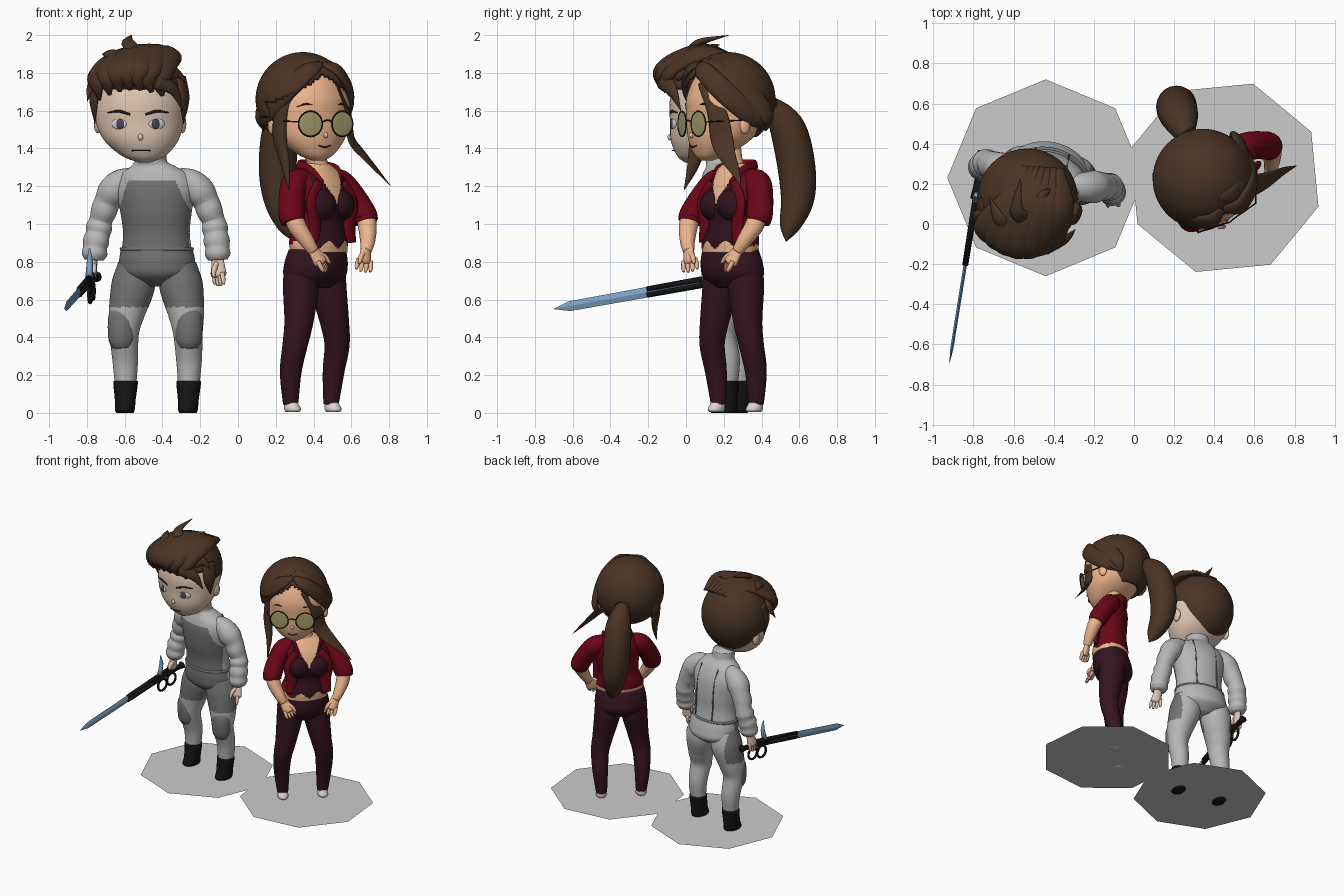
import bpy, bmesh, math
from mathutils import Vector, Matrix

def mat(name, *c):
    m = bpy.data.materials.new(name)
    m.diffuse_color = (*c, 1)
    return m

HAIR = mat("brown_hair", .07, .034, .017)
DARK = mat("dark_brown", .02, .01, .008)
SKIN = mat("warm_skin", .86, .47, .27)
PALE = mat("pale_skin", .74, .56, .44)
RED = mat("red_cloth", .15, .002, .008)
VEST = mat("vest_cloth", .03, .006, .012)
PANTS = mat("trouser_cloth", .035, .007, .014)
SUIT = mat("suit_grey", .47, .47, .47)
PAD = mat("pad_grey", .17, .17, .17)
BLACK = mat("black", .007, .007, .007)
STEEL = mat("blue_steel", .2, .36, .56)
LENS = mat("lens", .38, .33, .15)
WHITE = mat("white", .7, .66, .62)
IRIS = mat("iris", .07, .06, .11)

def frame(x, y, yaw):
    return Matrix.Translation((x, y, 0)) @ Matrix.Rotation(math.radians(yaw), 4, 'Z')

WORLD = Matrix()
MAN, MAN_HEAD = frame(-.43, .24, -11), frame(-.52, .125, -3)
WOM, WOM_HIP, WOM_HEAD = frame(.43, .26, 43), frame(.42, .235, 43), frame(.37, .215, 27)

def finish(name, bm, m, M, paint=(), smooth=True):
    bmesh.ops.recalc_face_normals(bm, faces=bm.faces)
    for f in bm.faces:
        f.smooth = smooth
        c = f.calc_center_median()
        for i, (_, test) in enumerate(paint):
            if test(c):
                f.material_index = i + 1
    bm.transform(M)
    me = bpy.data.meshes.new(name)
    bm.to_mesh(me)
    bm.free()
    for mm in [m] + [p[0] for p in paint]:
        me.materials.append(mm)
    o = bpy.data.objects.new(name, me)
    bpy.context.collection.objects.link(o)
    return o

def spline(keys, k):
    """Catmull-Rom through tuples of any length"""
    K = [Vector(a) for a in keys]
    K = [2 * K[0] - K[1]] + K + [2 * K[-1] - K[-2]]
    out = []
    for i in range(1, len(K) - 2):
        a, b, c, d = K[i - 1:i + 3]
        for j in range(k):
            t = j / k
            out.append(.5 * (2 * b + (c - a) * t + (2 * a - 5 * b + 4 * c - d) * t * t + (3 * b - a - 3 * c + d) * t ** 3))
    return out + [K[-2]]

def skin_rings(name, rings, m, M, paint=(), smooth=True):
    bm = bmesh.new()
    R = [[bm.verts.new(p) for p in r] for r in rings]
    n = len(R[0])
    for a, b in zip(R, R[1:]):
        for i in range(n):
            bm.faces.new((a[i], a[(i + 1) % n], b[(i + 1) % n], b[i]))
    bm.faces.new(R[0])
    bm.faces.new(R[-1])
    return finish(name, bm, m, M, paint, smooth)

def loft(name, secs, m, M, paint=(), n=48, k=6):
    """Horizontal elliptical sections: cx, cy, z, rx, ry"""
    rings = [[(s[0] + s[3] * math.cos(i * math.tau / n), s[1] + s[4] * math.sin(i * math.tau / n), s[2])
              for i in range(n)] for s in spline(secs, k)]
    return skin_rings(name, rings, m, M, paint)

def limb(name, keys, m, M=WORLD, flat=(1, 1), n=14, k=6, paint=(), out=lambda p: Vector((0, 1, 0)), smooth=True):
    """Tapered tube along x, y, z, radius keys; flat scales width and thickness"""
    S = spline(keys, k)
    P = [Vector(s[:3]) for s in S]
    rings = []
    for i, p in enumerate(P):
        t = (P[min(i + 1, len(P) - 1)] - P[max(i - 1, 0)]).normalized()
        u = t.cross(out(p)).normalized()
        v = u.cross(t)
        r = max(S[i][3], .001)
        rings.append([p + u * r * flat[0] * math.cos(j * math.tau / n) + v * r * flat[1] * math.sin(j * math.tau / n)
                      for j in range(n)])
    return skin_rings(name, rings, m, M, paint, smooth)

def ball(name, loc, rad, m, M=WORLD, yaw=0, cut=None, seg=24):
    bm = bmesh.new()
    L = Matrix.Translation(loc) @ Matrix.Rotation(math.radians(yaw), 4, 'Z') @ Matrix.Diagonal((*rad, 1))
    bmesh.ops.create_uvsphere(bm, u_segments=seg, v_segments=seg // 2, radius=1, matrix=L)
    if cut:
        bmesh.ops.delete(bm, geom=[f for f in bm.faces if cut(f.calc_center_median())], context='FACES')
    o = finish(name, bm, m, M)
    if cut:
        o.modifiers.new("thickness", 'SOLIDIFY').thickness = .02
    return o

def ring(name, loc, r, tube, m, M, axis):
    u, v = axis
    pts = [Vector(loc) + Vector(u) * r * math.cos(a * math.tau / 24) + Vector(v) * r * math.sin(a * math.tau / 24) for a in range(25)]
    nrm = Vector(u).cross(Vector(v))
    return limb(name, [(*p, tube) for p in pts], m, M, n=6, k=1, out=lambda p: nrm)

def hand(name, wrist, d, spread, thumb, m, M):
    w, d, s, th = Vector(wrist), Vector(d).normalized(), Vector(spread).normalized(), Vector(thumb).normalized()
    at = lambda a, b, r: (*(w + d * a + s * b), r)
    limb(name + "_palm", [at(-.03, 0, .03), at(.02, 0, .036), at(.07, 0, .042), at(.085, 0, .025)], m, M,
         (.6, 1) if abs(s.y) > .7 else (1, .6))
    for i in range(4):
        b = (i - 1.5) * .021
        limb(name + "_finger", [at(.06, b, .013), at(.1, b * 1.2, .012), at(.135 - abs(b) * .4, b * 1.2, .007)], m, M, n=8, k=3)
    limb(name + "_thumb", [(*w, .014), (*(w + d * .04 + th * .04), .015), (*(w + d * .085 + th * .05), .007)], m, M, n=8, k=3)

# Ground plates
for nm, x, a in (("left_plate", -.44, 0), ("right_plate", .45, 28)):
    bpy.ops.mesh.primitive_circle_add(vertices=8, radius=.49, fill_type='NGON', location=(x, .23, .005), rotation=(0, 0, math.radians(a)))
    bpy.context.object.name = nm

# Man: torso, hips and belt
loft("man_torso", [(0, 0, .84, .19, .135), (0, -.01, .95, .178, .13), (0, -.02, 1.06, .19, .14), (0, -.03, 1.18, .21, .135),
     (0, -.04, 1.26, .185, .11), (-.01, -.05, 1.305, .12, .085), (-.02, -.06, 1.33, .088, .08), (-.02, -.07, 1.38, .085, .08)], SUIT, MAN,
     [(PAD, lambda c: c.y < -.03 and c.z < 1.23 and abs(c.x) < .2 - max(0, c.z - 1.05) * .4)], n=128, k=14)
loft("man_hips", [(0, .02, .67, .07, .07), (0, .02, .73, .19, .145), (0, .01, .8, .203, .15), (0, 0, .875, .19, .138)], SUIT, MAN,
     [(PAD, lambda c: c.y < 0)], n=96)
loft("man_belt", [(0, 0, .86, .195, .14), (0, 0, .868, .198, .143), (0, 0, .876, .195, .14)], PAD, MAN)
# Man: quilted seams on the back
for x in (-.085, .085):
    limb("back_seam", [(x, .12, .88, .005), (x, .11, .97, .005), (x, .105, 1.08, .005), (x, .09, 1.18, .005), (x, .055, 1.27, .005)], PAD, MAN, n=6)
for s in (-1, 1):
    # Man: legs, pads and boots
    limb("man_leg", [(s * .11, .01, .78, .1), (s * .13, .01, .67, .115), (s * .16, -.01, .53, .096), (s * .172, -.02, .42, .078),
         (s * .172, .01, .28, .068), (s * .17, .01, .14, .056)], SUIT, MAN, n=72, k=14,
         paint=[(PAD, lambda c: c.z > .56 and (c.y < 0 or abs(c.x) > .2))])
    limb("man_knee_pad", [(s * .175, -.035, .545, .065), (s * .178, -.042, .5, .08), (s * .18, -.042, .4, .077), (s * .178, -.035, .35, .06)],
         PAD, MAN, (.95, .85), n=20)
    loft("man_boot", [(s * .17, -.01, 0, .045, .065), (s * .17, -.01, .02, .052, .075), (s * .17, 0, .07, .055, .066),
         (s * .17, .01, .16, .066, .064), (s * .17, .01, .17, .058, .058)], BLACK, MAN, n=20, k=3)
    # Man: quilted sleeves and hands
    limb("man_sleeve", [(s * .12, -.03, 1.24, .06), (s * .19, -.02, 1.215, .075), (s * .235, -.01, 1.17, .082), (s * .265, 0, 1.12, .07),
         (s * .285, 0, 1.07, .07), (s * .303, .01, 1.02, .061), (s * .312, .005, .98, .07), (s * .318, 0, .945, .064), (s * .325, -.01, .91, .07),
         (s * .33, -.015, .875, .064), (s * .332, -.02, .84, .068), (s * .334, -.02, .81, .052)], SUIT, MAN, n=20, k=4)
    hand("man_hand", (s * .335, -.03, .8), (s * .1, -.2, -1), (.75 if s > 0 else .1, -.65, 0), (-s * .4, -1, 0), PALE, MAN)

# Man: head and face
loft("man_head", [(.03, -.1, 1.325, .03, .03), (.025, -.075, 1.36, .115, .095), (.01, -.04, 1.44, .195, .165), (0, -.01, 1.54, .232, .2),
     (0, .01, 1.66, .235, .22), (0, .02, 1.8, .18, .18), (0, .02, 1.86, .06, .06)], PALE, MAN_HEAD)
ball("man_nose", (.015, -.207, 1.46), (.014, .016, .018), PALE, MAN_HEAD)
limb("man_mouth", [(-.03, -.193, 1.388, .003), (.02, -.198, 1.39, .003), (.065, -.184, 1.388, .003)], DARK, MAN_HEAD, n=6)
for s in (-1, 1):
    ball("man_ear", (s * .225, .03, 1.53), (.02, .035, .05), PALE, MAN_HEAD)
    ball("man_eye", (s * .1, -.186, 1.53), (.045, .01, .028), WHITE, MAN_HEAD, s * 22)
    ball("man_iris", (s * .095, -.195, 1.53), (.022, .008, .027), IRIS, MAN_HEAD, s * 22)
    limb("man_brow", [(s * .04, -.204, 1.58, .008), (s * .1, -.196, 1.597, .007), (s * .16, -.163, 1.59, .003)], DARK, MAN_HEAD, n=8)

# Man: hair shell with face opening, swept locks and spikes
ball("man_hair", (-.01, .0, 1.665), (.25, .25, .265), HAIR, MAN_HEAD, seg=96, cut=lambda c:
     (c.y < -.04 and c.z < 1.72) or (c.y < .03 and c.z < 1.58) or c.z < 1.43 + max(0, .1 - c.y) * .3)
from_mid = lambda p: p - Vector((0, .02, 1.62))
for i in range(7):
    x = -.19 + i * .056
    e = .06 * (x / .2) ** 2
    limb("man_quiff_lock", [(x * .5 + .07, .16, 1.87, .02), (x * .8 + .05, -.02, 1.92 - e * .5, .065), (x - .01, -.19 + e, 1.875 - e, .068),
         (x - .03, -.275 + e * 1.6, 1.8 - e, .058), (x - .015, -.25 + e * 1.6, 1.71 - e, .012)], HAIR, MAN_HEAD, (1, .5), out=from_mid, n=12)
for a, b, c in (((.0, -.1, 1.9), (-.06, -.06, 1.96), (-.05, .1, 2.0)), ((.08, -.1, 1.88), (.06, 0, 1.93), (.1, .06, 1.95)),
                ((-.1, -.15, 1.86), (-.15, -.1, 1.9), (-.2, 0, 1.9)), ((.15, -.15, 1.8), (.2, -.1, 1.8), (.255, -.08, 1.75)),
                ((-.18, -.15, 1.8), (-.25, -.1, 1.74), (-.27, -.14, 1.65)), ((.1, -.24, 1.76), (.19, -.19, 1.71), (.235, -.14, 1.6))):
    limb("man_hair_spike", [(*a, .05), (*b, .035), (*c, .002)], HAIR, MAN_HEAD, (1, .55), out=from_mid, n=10)
for s in (-1, 1):
    limb("man_sideburn", [(s * .22, -.05, 1.78, .05), (s * .24, -.07, 1.66, .05), (s * .235, -.05, 1.53, .003)], HAIR, MAN_HEAD, (1, .4), out=from_mid)

# Blade with barrel, grip, guard and trigger rings
tip, butt = Vector((-.92, -.7, .55)), Vector((-.755, .33, .735))
at = lambda t, r, dz=0: (*(tip.lerp(butt, t) + Vector((0, 0, dz))), r)
up = lambda p: Vector((0, 0, 1))
limb("sword_blade", [at(0, .001), at(.08, .026), at(.5, .028), at(.75, .028)], STEEL, flat=(.3, 1), n=4, k=1, out=up, smooth=False)
for dz in (-.014, .016):
    limb("sword_barrel", [at(.48, .015, dz), at(.9, .017, dz)], BLACK, n=8, k=1, out=up)
limb("sword_grip", [at(.8, .028), at(.9, .02, -.01), at(1, .02, -.02), at(1.03, .03, -.02)], BLACK, n=8, k=2, out=up)
limb("sword_guard", [at(.8, .02, .02), at(.82, .016, .1), at(.81, .004, .17)], STEEL, n=6, k=2)
for t, r in ((.83, .045), (.92, .045)):
    ring("trigger_ring", at(t, 0, -.075)[:3], r, .009, BLACK, WORLD, ((.16, .98, 0), (0, 0, 1)))

# Woman: hips, torso with vest and open neckline, collar, neck
loft("woman_hips", [(0, .02, .66, .1, .08), (0, .02, .72, .182, .135), (0, .01, .79, .188, .142), (0, 0, .865, .17, .128)], PANTS, WOM_HIP)
loft("woman_torso", [(-.02, -.02, .85, .168, .126), (-.02, -.015, .91, .172, .132), (-.01, -.01, 1.0, .148, .116), (0, -.015, 1.1, .162, .125),
     (0, 0, 1.2, .18, .115), (0, .01, 1.27, .14, .09), (-.01, .01, 1.32, .07, .06)], RED, WOM, n=128, k=14, paint=[
     (VEST, lambda c: c.y < -.03 and abs(c.x) < .12), (SKIN, lambda c: c.z > 1.305 or (c.y < 0 and abs(c.x) < (c.z - 1.1) * .5)),
     (SKIN, lambda c: c.z < .89 - (.02 * math.cos(c.x * 50) if c.y < 0 else 0))])
limb("woman_neck", [(.43, .26, 1.27, .062), (.415, .245, 1.34, .055), (.39, .225, 1.45, .065)], SKIN)
limb("jacket_collar", [(-.07, -.1, 1.22, .012), (-.1, -.03, 1.28, .03), (-.08, .07, 1.3, .036), (0, .1, 1.305, .038), (.08, .07, 1.3, .036),
     (.1, -.03, 1.28, .03), (.07, -.1, 1.22, .012)], RED, WOM, (.4, 1), out=up)
for s in (-1, 1):
    ball("woman_bust", (s * .07, -.08, 1.1), (.09, .078, .088), VEST, WOM, s * 20)
    # Woman: jacket fronts
    limb("jacket_front", [(s * .085, -.09, 1.22, .03), (s * .14, -.1, 1.12, .04), (s * .125, -.1, 1.0, .04), (s * .13, -.105, .9, .035)], RED, WOM, (1, .5))
    # Woman: legs, feet, sleeves, forearms, hands
    limb("woman_leg", [(s * .092, .02, .78, .095), (s * .1, .02, .66, .096), (s * .13, .005, .48, .077), (s * .152, .01, .36, .067), (s * .155, .04, .22, .058),
         (s * .147, .05, .06, .042), (s * .147, .05, .05, .035)], PANTS, WOM_HIP, n=20)
    loft("woman_foot", [(s * .147, .035, .005, .032, .042), (s * .147, .035, .02, .04, .05), (s * .147, .045, .05, .036, .04), (s * .147, .05, .075, .032, .032)],
         WHITE, WOM_HIP, n=20, k=3)
    limb("woman_sleeve", [(s * .1, .01, 1.235, .06), (s * .165, .01, 1.215, .07), (s * .215, -.02, 1.15, .07), (s * .26, -.065, 1.05, .07), (s * .262, -.08, 1.01, .064)], RED, WOM, n=18)
    limb("woman_forearm", [(s * .26, -.07, 1.06, .05), (s * .255, -.1, .99, .05), (s * .22, -.14, .91, .04), (s * .19, -.16, .855, .03)], SKIN, WOM)
    hand("woman_hand", (s * .19, -.16, .86), (-s * .45, -.3, -.9), (s * .8, -.5, -.2), (-s, -.3, .1), SKIN, WOM)

# Woman: head, face and round glasses
loft("woman_head", [(0, -.12, 1.335, .03, .03), (0, -.09, 1.37, .1, .09), (0, -.04, 1.45, .18, .165), (0, -.01, 1.55, .215, .2), (0, 0, 1.67, .22, .21),
     (0, .01, 1.8, .16, .16), (0, .01, 1.86, .05, .05)], SKIN, WOM_HEAD)
ball("woman_nose", (0, -.207, 1.47), (.012, .016, .015), SKIN, WOM_HEAD)
limb("woman_mouth", [(-.035, -.195, 1.415, .003), (0, -.201, 1.407, .004), (.035, -.195, 1.415, .003)], DARK, WOM_HEAD, n=6)
limb("glasses_bridge", [(-.03, -.225, 1.54, .004), (0, -.232, 1.55, .004), (.03, -.225, 1.54, .004)], BLACK, WOM_HEAD, n=6)
for s in (-1, 1):
    ball("woman_ear", (s * .215, .0, 1.52), (.018, .03, .045), SKIN, WOM_HEAD)
    ball("woman_eye", (s * .09, -.177, 1.55), (.04, .01, .018), DARK, WOM_HEAD, s * 22)
    limb("woman_brow", [(s * .04, -.203, 1.62, .004), (s * .1, -.19, 1.635, .006), (s * .15, -.16, 1.62, .002)], DARK, WOM_HEAD, n=6)
    G = WOM_HEAD @ Matrix.Translation((s * .095, -.216, 1.53)) @ Matrix.Rotation(math.radians(s * 8), 4, 'Z')
    ball("glasses_lens", (0, 0, 0), (.067, .004, .065), LENS, G)
    ring("glasses_rim", (0, 0, 0), .067, .004, BLACK, G, ((1, 0, 0), (0, 0, 1)))
    limb("glasses_arm", [(s * .16, -.206, 1.54, .004), (s * .2, -.12, 1.545, .004), (s * .223, 0, 1.55, .004)], BLACK, WOM_HEAD, n=6, out=up)
    # Woman: hair swept from a centre parting
    for j in range(3):
        limb("woman_swept_lock", [(s * .005, -.16 + j * .06, 1.85 + j * .02, .02), (s * .09, -.18 + j * .07, 1.81 + j * .02, .05),
             (s * .19, -.11 + j * .06, 1.7 + j * .02, .06), (s * .228, .02 + j * .05, 1.58, .05), (s * .195, .14, 1.5, .01)], HAIR, WOM_HEAD,
             (1, .4), out=from_mid)

# Woman: hair shell, ponytail and loose strands
ball("woman_hair", (-.02, .02, 1.66), (.25, .25, .25), HAIR, WOM_HEAD, seg=96, cut=lambda c:
     (c.y < -.02 and c.z < 1.8 - abs(c.x) * .6) or (c.y < .06 and c.z < 1.56) or c.z < 1.46)
limb("woman_ponytail", [(.28, .4, 1.63, .03), (.25, .46, 1.61, .06), (.225, .54, 1.5, .095), (.21, .585, 1.3, .1), (.225, .59, 1.13, .088),
     (.265, .55, .99, .055), (.3, .53, .91, .004)], HAIR, n=20)
limb("hair_tie", [(.285, .41, 1.63, .05), (.255, .45, 1.62, .055)], DARK, out=up)
limb("loose_strand_left", [(.52, .08, 1.75, .02), (.58, .16, 1.6, .05), (.6, .19, 1.45, .06), (.67, .22, 1.36, .045), (.74, .26, 1.28, .025), (.81, .29, 1.2, .002)],
     HAIR, flat=(1, .2), out=lambda p: Vector((.8, -.3, .5)))
limb("loose_strand_right", [(.36, .02, 1.76, .02), (.25, .06, 1.64, .05), (.22, .07, 1.48, .055), (.25, .04, 1.32, .035), (.27, -.01, 1.18, .002)],
     HAIR, flat=(.6, 1), out=lambda p: Vector((-.5, 1, 0)))
